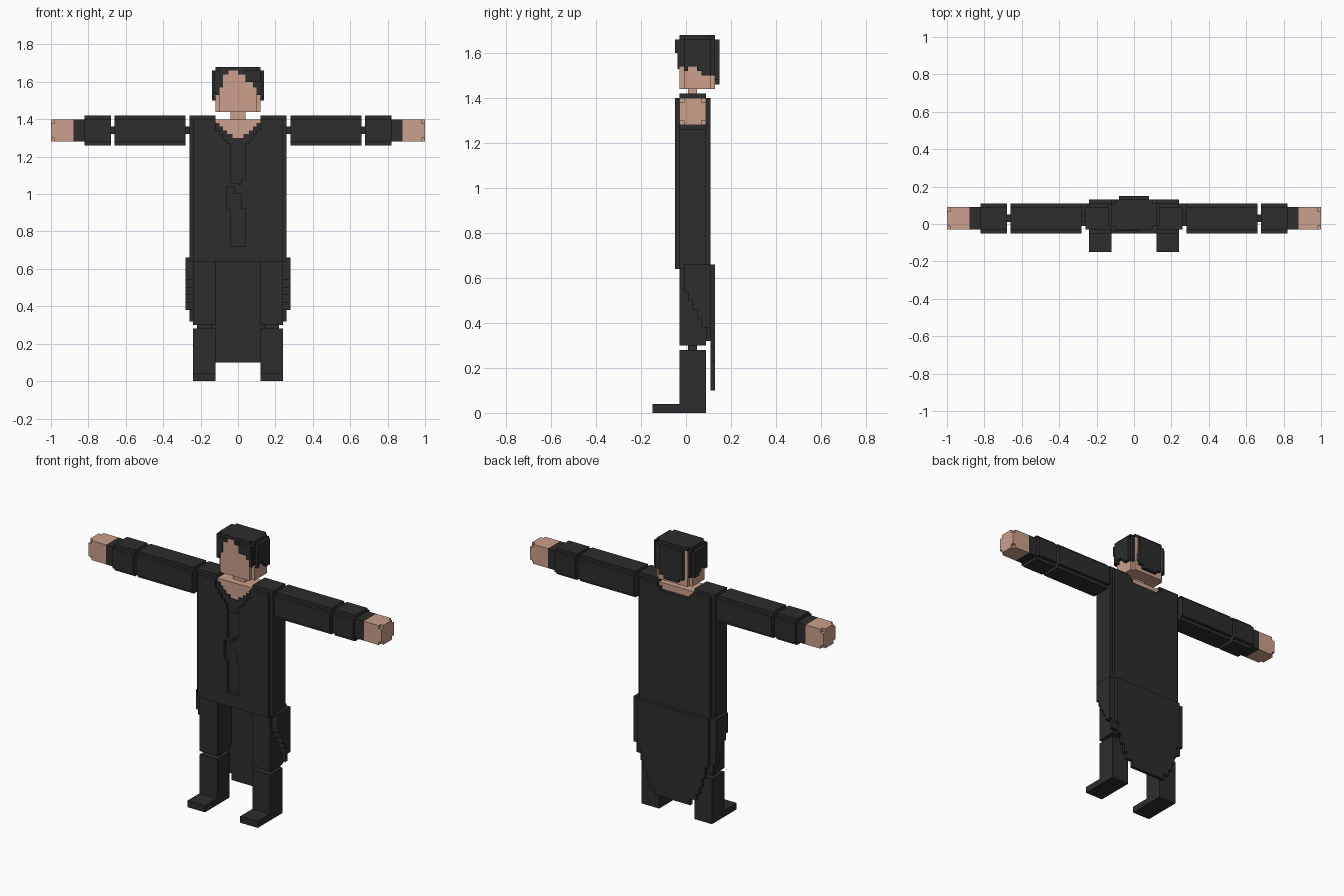
import bpy, bmesh


def material(name, rgb):
    m = bpy.data.materials.new(name)
    m.diffuse_color = (*rgb, 1)
    return m


BLACK = material("black_cloth", (0.026, 0.026, 0.027))
SKIN = material("skin", (0.60, 0.35, 0.26))


def prism(name, pts, axis, a, b, mat=BLACK):
    """Extrude a 2D outline along an axis from a to b."""
    place = {"x": lambda p, t: (t, p[0], p[1]),
             "y": lambda p, t: (p[0], t, p[1]),
             "z": lambda p, t: (p[0], p[1], t)}[axis]
    bm = bmesh.new()
    lo = [bm.verts.new(place(p, a)) for p in pts]
    hi = [bm.verts.new(place(p, b)) for p in pts]
    bm.faces.new(lo)
    bm.faces.new(hi[::-1])
    n = len(pts)
    for i in range(n):
        j = (i + 1) % n
        bm.faces.new((lo[i], hi[i], hi[j], lo[j]))
    bmesh.ops.recalc_face_normals(bm, faces=bm.faces)
    me = bpy.data.meshes.new(name)
    bm.to_mesh(me)
    bm.free()
    me.materials.append(mat)
    ob = bpy.data.objects.new(name, me)
    bpy.context.collection.objects.link(ob)
    return ob


def rect(u0, u1, v0, v1, n=0.0):
    """Rectangle outline, with square notches of size n at its corners."""
    if not n:
        return [(u0, v0), (u1, v0), (u1, v1), (u0, v1)]
    return [(u0 + n, v0), (u1 - n, v0), (u1 - n, v0 + n), (u1, v0 + n),
            (u1, v1 - n), (u1 - n, v1 - n), (u1 - n, v1), (u0 + n, v1),
            (u0 + n, v1 - n), (u0, v1 - n), (u0, v0 + n), (u0 + n, v0 + n)]


def box(name, x0, x1, y0, y1, z0, z1, mat=BLACK):
    return prism(name, rect(x0, x1, y0, y1), "z", z0, z1, mat)


def stairs(pts):
    """Turn a sloped list of points into steps: across first, then down."""
    out = [pts[0]]
    for p in pts[1:]:
        out += [(p[0], out[-1][1]), p]
    return out


def mirrored(pts):
    return pts + [(-x, v) for x, v in reversed(pts)]


# Torso core, neck and chest
box("torso_core", -0.24, 0.24, -0.03, 0.09, 0.64, 1.28)
box("chest_skin", -0.12, 0.12, -0.03, 0.09, 1.28, 1.40, SKIN)
box("neck", -0.04, 0.04, 0.01, 0.05, 1.40, 1.44, SKIN)

# Shirt under the open collar, with a stepped V neck
v_neck = stairs([(0.12, 1.38), (0.10, 1.36), (0.08, 1.34),
                 (0.06, 1.32), (0.03, 1.30)])
prism("shirt_collar", mirrored([(0.12, 1.22)] + v_neck), "y", -0.038, -0.03)

# Coat front halves, with a jagged opening between them
lapel = stairs([(0.12, 1.34), (0.10, 1.32), (0.08, 1.29),
                (0.06, 1.27), (0.04, 1.25)])
prism("coat_front_left", [(0.24, 0.64), (0.24, 1.40), (0.12, 1.40)] + lapel +
      [(0.04, 1.08), (0.02, 1.08), (0.02, 1.05), (0, 1.05), (0, 1.00), (0.02, 1.00),
       (0.02, 0.92), (0.04, 0.92), (0.04, 0.72), (0, 0.72), (0, 0.64)],
      "y", -0.05, -0.03)
prism("coat_front_right", [(-0.24, 0.64), (-0.24, 1.40), (-0.12, 1.40)] +
      [(-x, z) for x, z in lapel] +
      [(-0.04, 1.06), (0, 1.06), (0, 1.00), (-0.02, 1.00), (-0.02, 1.04),
       (-0.06, 1.04), (-0.06, 0.92), (-0.04, 0.92), (-0.04, 0.72),
       (0, 0.72), (0, 0.64)], "y", -0.05, -0.03)

# Coat back with a dipped neckline
prism("coat_back", mirrored([(0.24, 0.64), (0.24, 1.40), (0.12, 1.40), (0.12, 1.38),
                             (0.10, 1.38), (0.10, 1.36), (0.06, 1.36)]),
      "y", 0.09, 0.11)

# Coat tail, tapering in steps
tail = stairs([(0.24, 0.36), (0.22, 0.29), (0.20, 0.23),
               (0.18, 0.18), (0.16, 0.14), (0.12, 0.10)])
prism("coat_tail", mirrored([(0.24, 0.66)] + tail), "y", 0.11, 0.13)

# Head
prism("head", rect(-0.12, 0.12, -0.03, 0.13, 0.02), "z", 1.44, 1.66, SKIN)

# Hair cap, back, fringe and painted hairline
prism("hair_top", rect(-0.12, 0.12, -0.03, 0.13, 0.02), "z", 1.66, 1.68)
prism("hair_back", mirrored([(0.08, 1.66), (0.08, 1.48), (0.05, 1.48), (0.05, 1.46)]),
      "y", 0.13, 0.15)
box("fringe", 0.04, 0.12, -0.05, -0.03, 1.60, 1.66)
prism("fringe_edge", [(0.00, 1.66), (0.00, 1.64), (0.06, 1.64), (0.06, 1.62), (0.08, 1.62),
                      (0.08, 1.57), (0.10, 1.57), (0.10, 1.53), (0.12, 1.53),
                      (0.12, 1.66)], "y", -0.038, -0.03)
prism("fringe_side", [(-0.12, 1.53), (-0.10, 1.53), (-0.10, 1.57), (-0.08, 1.57),
                      (-0.08, 1.64), (-0.05, 1.64), (-0.05, 1.66), (-0.12, 1.66)],
      "y", -0.038, -0.03)

for side, s in (("left", 1), ("right", -1)):
    def part(name, x0, x1, y0, y1, z0, z1, mat=BLACK):
        box(f"{name}_{side}", s * x0, s * x1, y0, y1, z0, z1, mat)

    def along(name, pts, x0, x1, mat=BLACK):
        prism(f"{name}_{side}", pts, "x", s * x0, s * x1, mat)

    # Side hair
    along("hair_side", [(-0.01, 1.66), (-0.01, 1.52), (0.01, 1.52), (0.01, 1.54),
                        (0.05, 1.54), (0.05, 1.52), (0.07, 1.52), (0.07, 1.50),
                        (0.11, 1.50), (0.11, 1.66)], 0.12, 0.14)
    along("hair_temple", rect(-0.03, -0.01, 1.54, 1.66), 0.10, 0.125)
    along("hair_nape", rect(0.11, 0.13, 1.50, 1.66), 0.08, 0.12)

    # Shoulder and coat side
    part("shoulder_core", 0.12, 0.24, -0.03, 0.09, 1.28, 1.42)
    part("shoulder_cap", 0.24, 0.26, -0.03, 0.09, 1.25, 1.42)
    part("coat_side", 0.24, 0.26, -0.03, 0.09, 0.64, 1.25)

    # Arm with joints, cuff and hand
    part("shoulder_joint", 0.26, 0.28, 0.01, 0.05, 1.32, 1.36)
    along("sleeve", rect(-0.05, 0.11, 1.26, 1.42, 0.02), 0.28, 0.66)
    part("elbow_joint", 0.66, 0.68, 0.01, 0.05, 1.32, 1.36)
    along("cuff", rect(-0.05, 0.11, 1.26, 1.42, 0.02), 0.68, 0.82)
    part("wrist", 0.82, 0.88, -0.03, 0.09, 1.28, 1.40)
    part("hand", 0.88, 0.98, -0.03, 0.09, 1.28, 1.40, SKIN)
    along("fingertips", rect(-0.03, 0.09, 1.28, 1.40, 0.02), 0.98, 1.0, SKIN)

    # Skirt sides, cut back in steps below the hip
    cut = [(0.11, 0.32), (0.09, 0.38), (0.07, 0.42), (0.05, 0.46),
           (0.03, 0.50), (0.01, 0.54), (-0.01, 0.66)]
    along("skirt_inner", stairs(cut) + [(0.11, 0.66)], 0.24, 0.26)
    along("skirt_outer", stairs([(0.11, 0.38)] + cut[2:]) + [(0.11, 0.66)], 0.26, 0.28)
    part("skirt_back", 0.12, 0.24, 0.09, 0.11, 0.32, 0.66)

    # Leg and boot
    part("thigh", 0.12, 0.24, -0.03, 0.09, 0.30, 0.64)
    part("knee_joint", 0.14, 0.22, 0.01, 0.05, 0.28, 0.30)
    part("boot", 0.12, 0.24, -0.03, 0.09, 0.0, 0.28)
    part("boot_toe", 0.12, 0.24, -0.15, -0.03, 0.0, 0.04)
